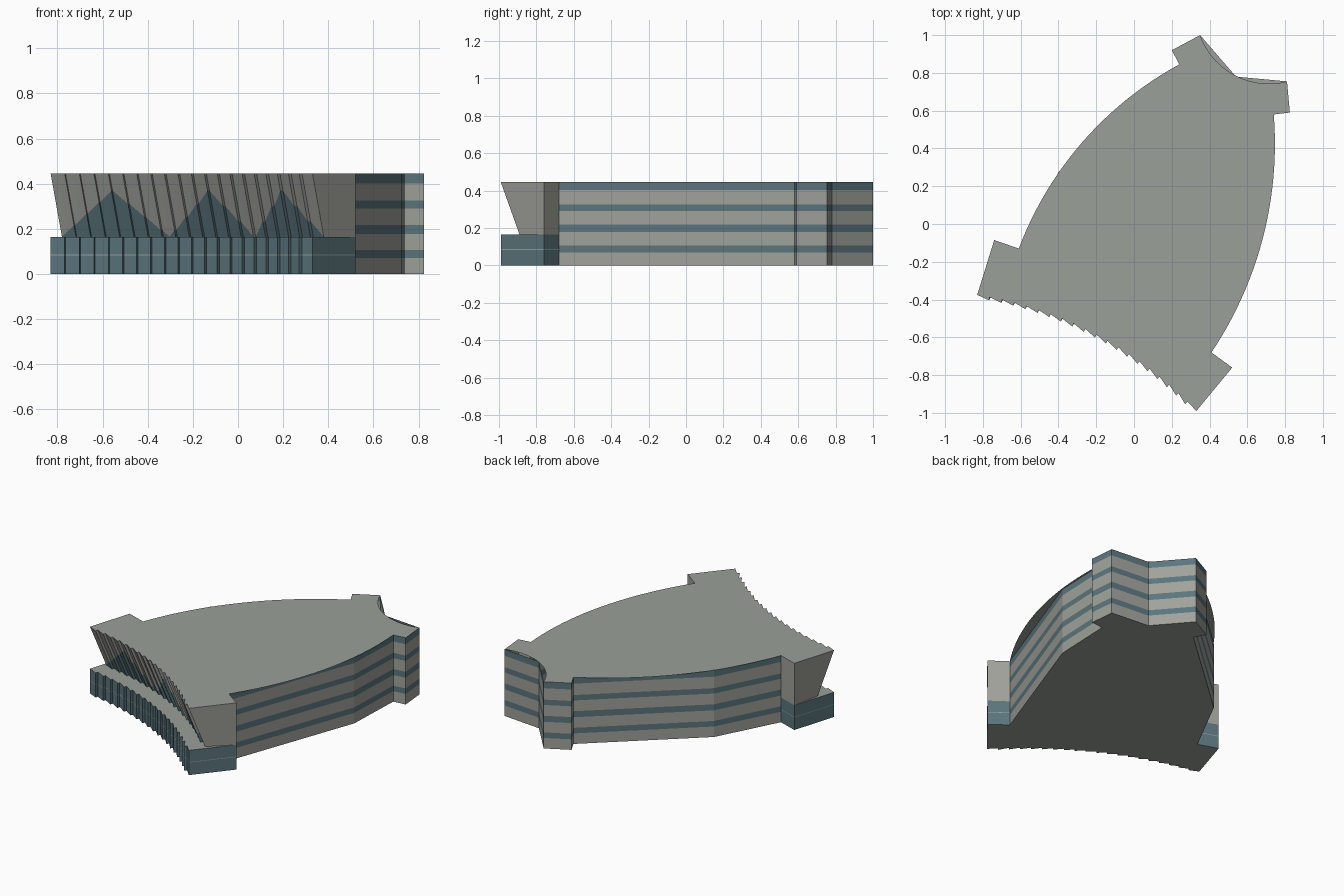
import bpy, math
from mathutils import Vector

if "Cube" in bpy.data.objects:
    bpy.data.objects.remove(bpy.data.objects["Cube"])

H, LEDGE = 0.445, 0.165


def material(name, rgb):
    m = bpy.data.materials.new(name)
    m.diffuse_color = (*rgb, 1)
    m.use_nodes = True
    m.node_tree.nodes["Principled BSDF"].inputs["Base Color"].default_value = m.diffuse_color
    return m


MATS = [material("pale_stone", (0.35, 0.36, 0.325)),
        material("roof_grey", (0.32, 0.35, 0.32)),
        material("blue_glass", (0.105, 0.18, 0.205)),
        material("window_bar", (0.30, 0.38, 0.38))]
STONE, ROOF, GLASS, BAR = range(4)


def build(name, faces):
    """faces: list of (list of 3D points, material index)"""
    verts, polys = [], []
    for pts, _ in faces:
        polys.append(range(len(verts), len(verts) + len(pts)))
        verts += [tuple(p) for p in pts]
    me = bpy.data.meshes.new(name)
    me.from_pydata(verts, [], [list(p) for p in polys])
    for m in MATS:
        me.materials.append(m)
    for poly, (_, mi) in zip(me.polygons, faces):
        poly.material_index = mi
    me.update()
    ob = bpy.data.objects.new(name, me)
    bpy.context.collection.objects.link(ob)
    return ob


def arc(a, m, b, n):
    """n+1 points on the circle from a through m to b"""
    (ax, ay), (mx, my), (bx, by) = a, m, b
    d = 2 * (ax * (my - by) + mx * (by - ay) + bx * (ay - my))
    sa, sm, sb = ax * ax + ay * ay, mx * mx + my * my, bx * bx + by * by
    cx = (sa * (my - by) + sm * (by - ay) + sb * (ay - my)) / d
    cy = (sa * (bx - mx) + sm * (ax - bx) + sb * (mx - ax)) / d
    r = math.hypot(ax - cx, ay - cy)
    t0, t1 = math.atan2(ay - cy, ax - cx), math.atan2(by - cy, bx - cx)
    dt = (t1 - t0 + math.pi) % (2 * math.pi) - math.pi
    return [(cx + r * math.cos(t0 + dt * i / n),
             cy + r * math.sin(t0 + dt * i / n)) for i in range(n + 1)]


def at(p, z):
    return Vector((p[0], p[1], z))


def wall(a, b, levels, mats):
    """vertical wall from a to b, split into horizontal strips"""
    return [([at(a, z0), at(b, z0), at(b, z1), at(a, z1)], m)
            for z0, z1, m in zip(levels, levels[1:], mats)]


# Plan corners, anticlockwise from the front left
F0, F1 = (-0.83, -0.375), (0.33, -0.99)
RT, RI = (0.52, -0.76), (0.41, -0.68)
RB, RE = (0.725, 0.19), (0.74, 0.58)
BR0, BR1, BM, BL1, BL0 = (0.825, 0.59), (0.81, 0.755), (0.54, 0.78), (0.35, 1.0), (0.20, 0.92)
LE, LB = (0.24, 0.845), (-0.40, 0.275)
LI, LT = (-0.61, -0.13), (-0.74, -0.085)

# Saw-tooth front line: each panel swings out, then steps back
PANELS, DEPTH = 20, 0.018
base = arc(F0, (-0.19, -0.59), F1, PANELS * 2)
front, frac = [], []
for i in range(PANELS):
    for k in range(3):
        j = 2 * i + k
        p = Vector(base[j])
        q0, q1 = Vector(base[max(j - 1, 0)]), Vector(base[min(j + 1, PANELS * 2)])
        t = (q1 - q0).normalized()
        out = Vector((t.y, -t.x)) * DEPTH * k / 2
        if i == PANELS - 1:
            out *= 0
        front.append(tuple(p + out))
        frac.append(j / (PANELS * 2))
inner = [(x + 0.05, y + 0.10) for x, y in front]

# Triangular glazing height along the leaning front
KNOTS = [(0, 0), (0.2, 0.73), (0.375, 0), (0.55, 0.73), (0.7, 0), (0.85, 0.73), (1, 0)]


def glass_height(f):
    for (a, u), (b, v) in zip(KNOTS, KNOTS[1:]):
        if f <= b:
            return u + (v - u) * (f - a) / (b - a)
    return 0


# Lower glazed storey along the front and the front corners
BASE_LEVELS, BASE_MATS = [0, 0.083, 0.087, LEDGE], [GLASS, BAR, GLASS]
faces = []
low_line = [LI, LT] + front + [RT, RI]
for a, b in zip(low_line, low_line[1:]):
    faces += wall(a, b, BASE_LEVELS, BASE_MATS)
build("lower_front_storey", faces)

# Ledge on top of the lower storey
faces = []
for i in range(len(front) - 1):
    faces.append(([at(front[i], LEDGE), at(front[i + 1], LEDGE),
                   at(inner[i + 1], LEDGE), at(inner[i], LEDGE)], ROOF))
faces.append(([at(front[-1], LEDGE), at(RT, LEDGE), at(inner[-1], LEDGE)], ROOF))
faces.append(([at(LT, LEDGE), at(front[0], LEDGE), at(inner[0], LEDGE)], ROOF))
build("front_ledge", faces)

# Leaning upper front with triangular windows
faces = []
for i in range(len(front) - 1):
    lo = [at(inner[k], LEDGE) for k in (i, i + 1)]
    hi = [at(front[k], H) for k in (i, i + 1)]
    mid = [lo[k].lerp(hi[k], glass_height(frac[i + k])) for k in (0, 1)]
    if (mid[0] - lo[0]).length + (mid[1] - lo[1]).length > 1e-4:
        faces.append(([lo[0], lo[1], mid[1], mid[0]], GLASS))
    faces.append(([mid[0], mid[1], hi[1], hi[0]], STONE))
build("leaning_front", faces)

# Plain upper sides of the front corners
faces = [([at(inner[-1], LEDGE), at(RT, LEDGE), at(RT, H), at(F1, H)], STONE),
         ([at(LT, LEDGE), at(inner[0], LEDGE), at(F0, H), at(LT, H)], STONE)]
faces += wall(RT, RI, [LEDGE, H], [STONE]) + wall(LI, LT, [LEDGE, H], [STONE])
build("front_corner_sides", faces)

# Striped side and back walls with straight facets
LEVELS = [0, 0.07, 0.107, 0.178, 0.218, 0.29, 0.326, 0.402, H]
ring = [RI, RB, RE, BR0, BR1, BM, BL1, BL0, LE, LB, LI]
faces = []
for a, b in zip(ring, ring[1:]):
    faces += wall(a, b, LEVELS, [STONE, GLASS] * 4)
build("striped_walls", faces)

# Flat roof with smooth curved edges that overhang the facets
outline = (front + [RT] + arc(RI, (0.70, 0.0), RE, 24) + [BR0]
           + arc(BR1, (0.52, 0.795), BL1, 14) + [BL0]
           + arc(LE, (-0.39, 0.285), LI, 24) + [LT])
build("roof", [([at(p, H) for p in outline], ROOF)])

# Floor slab following the facets
floor = front + [RT] + ring + [LT]
build("floor", [([at(p, 0) for p in reversed(floor)], ROOF)])
